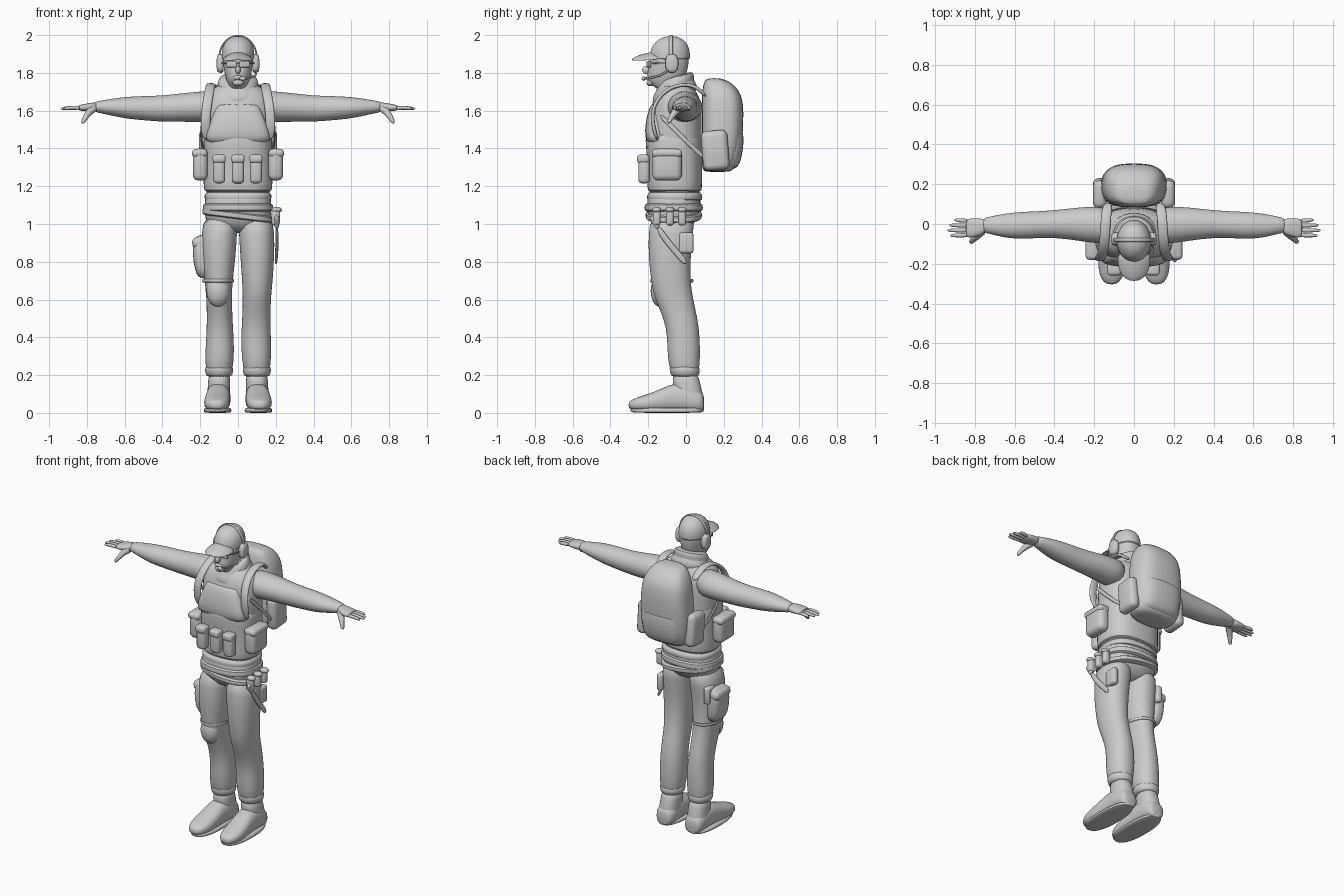
import bpy, bmesh, math
from mathutils import Vector

GREY = bpy.data.materials.new("plain grey")
GREY.diffuse_color = (0.6, 0.6, 0.6, 1)


def finish(name, bm, levels=1, angle=50):
    bmesh.ops.recalc_face_normals(bm, faces=bm.faces)
    me = bpy.data.meshes.new(name)
    bm.to_mesh(me)
    bm.free()
    ob = bpy.data.objects.new(name, me)
    bpy.context.collection.objects.link(ob)
    me.materials.append(GREY)
    if levels:
        ob.modifiers.new("smooth", 'SUBSURF').levels = levels
        ob.modifiers["smooth"].render_levels = levels
    bpy.ops.object.select_all(action='DESELECT')
    ob.select_set(True)
    bpy.context.view_layer.objects.active = ob
    bpy.ops.object.shade_smooth_by_angle(angle=math.radians(angle))
    return ob


def loft(name, axis, secs, power=2.0, n=20, warp=None, levels=1):
    """Rounded rings along an axis: (position, centre a, centre b, radius a, radius b)."""
    bm = bmesh.new()
    rings = []
    for t, a, b, ra, rb in secs:
        ring = []
        for i in range(n):
            w = 2 * math.pi * i / n
            c, s = math.cos(w), math.sin(w)
            p = a + ra * math.copysign(abs(c) ** (2 / power), c)
            q = b + rb * math.copysign(abs(s) ** (2 / power), s)
            co = Vector({'x': (t, p, q), 'y': (p, t, q), 'z': (p, q, t)}[axis])
            ring.append(bm.verts.new(warp(co) if warp else co))
        rings.append(ring)
    for r0, r1 in zip(rings, rings[1:]):
        for i in range(n):
            j = (i + 1) % n
            bm.faces.new((r0[i], r0[j], r1[j], r1[i]))
    bm.faces.new(rings[0])
    bm.faces.new(rings[-1])
    return finish(name, bm, levels)


def box(name, loc, size, rot=(0, 0, 0), bevel=0.02):
    bm = bmesh.new()
    bmesh.ops.create_cube(bm, size=1)
    bmesh.ops.scale(bm, vec=size, verts=bm.verts)
    bmesh.ops.bevel(bm, geom=bm.edges[:], offset=min(bevel, min(size) * 0.45),
                    segments=3, profile=0.5, affect='EDGES')
    ob = finish(name, bm, 0)
    ob.location, ob.rotation_euler = loc, rot
    return ob


def ball(name, loc, radii):
    bm = bmesh.new()
    bmesh.ops.create_uvsphere(bm, u_segments=20, v_segments=12, radius=1)
    bmesh.ops.scale(bm, vec=radii, verts=bm.verts)
    ob = finish(name, bm, 0)
    ob.location = loc
    return ob


def strap(name, pts, width, thick, wdir=(1, 0, 0)):
    """Flat band swept through points."""
    bm = bmesh.new()
    pts = [Vector(p) for p in pts]
    wd = Vector(wdir).normalized()
    rings = []
    for i, p in enumerate(pts):
        tan = pts[min(i + 1, len(pts) - 1)] - pts[max(i - 1, 0)]
        nor = tan.cross(wd).normalized() * thick / 2
        side = wd * width / 2
        rings.append([bm.verts.new(p + a * side + b * nor)
                      for a, b in ((1, 1), (-1, 1), (-1, -1), (1, -1))])
    for r0, r1 in zip(rings, rings[1:]):
        for i in range(4):
            j = (i + 1) % 4
            bm.faces.new((r0[i], r0[j], r1[j], r1[i]))
    bm.faces.new(rings[0])
    bm.faces.new(rings[-1])
    return finish(name, bm, 2)


def tube(name, pts, radii):
    cu = bpy.data.curves.new(name, 'CURVE')
    cu.dimensions, cu.bevel_depth, cu.bevel_resolution, cu.use_fill_caps = '3D', 1, 2, True
    sp = cu.splines.new('POLY')
    sp.points.add(len(pts) - 1)
    for q, p, r in zip(sp.points, pts, radii):
        q.co, q.radius = (*p, 1), r
    ob = bpy.data.objects.new(name, cu)
    bpy.context.collection.objects.link(ob)
    cu.materials.append(GREY)
    bpy.ops.object.select_all(action='DESELECT')
    ob.select_set(True)
    bpy.context.view_layer.objects.active = ob
    bpy.ops.object.convert(target='MESH')
    bpy.ops.object.shade_smooth_by_angle(angle=math.radians(50))


# torso, vest and hips
loft("torso", 'z', [(1.10, 0, -.06, .17, .13), (1.2, 0, -.06, .175, .14), (1.35, 0, -.055, .178, .14),
                    (1.5, 0, -.06, .185, .145), (1.62, 0, -.05, .185, .135), (1.68, 0, -.05, .175, .12),
                    (1.72, 0, -.05, .13, .09), (1.75, 0, -.05, .08, .07)], 2.5)
loft("vest", 'z', [(1.17, 0, -.06, .165, .13), (1.175, 0, -.06, .182, .145), (1.21, 0, -.06, .185, .147),
                   (1.35, 0, -.06, .183, .147), (1.45, 0, -.065, .186, .153), (1.5, 0, -.065, .18, .148)], 2.6)
loft("chest_panel", 'z', [(1.42, 0, -.15, .17, .05), (1.46, 0, -.165, .175, .055), (1.54, 0, -.16, .15, .055),
                          (1.62, 0, -.145, .115, .05), (1.64, 0, -.14, .11, .035)], 3)
loft("hips", 'z', [(.95, 0, -.07, .09, .07), (1.0, 0, -.07, .17, .115), (1.06, 0, -.065, .18, .14),
                   (1.13, 0, -.065, .178, .145), (1.19, 0, -.06, .165, .135)], 2.5)
loft("shirt_hem", 'z', [(1.12, 0, -.06, .16, .13), (1.125, 0, -.06, .178, .148), (1.155, 0, -.06, .182, .15),
                        (1.18, 0, -.06, .165, .13)], 2.5)
loft("belt", 'z', [(1.065, 0, -.065, .175, .14), (1.068, 0, -.065, .19, .158), (1.108, 0, -.065, .188, .156),
                   (1.111, 0, -.065, .172, .14)], 2.5)
loft("slung_belt", 'z', [(1.02, 0, -.065, .17, .14), (1.022, 0, -.065, .193, .15), (1.055, 0, -.065, .193, .153),
                         (1.058, 0, -.065, .17, .14)], 2.5,
     warp=lambda v: Vector((v.x, v.y, v.z + .005 - .12 * v.x)))

# legs and shoes
for s, side in ((-1, "right"), (1, "left")):
    k = .007 if s > 0 else 0
    loft(side + "_trouser_leg", 'z',
         [(.185, s * .1, -.005, .055, .06), (.21, s * .1, -.005, .066, .072), (.28, s * .098, -.012, .079, .088),
          (.4, s * .095, -.012, .073 + k, .086), (.5, s * .097, -.027, .068 + k, .09),
          (.62, s * .1, -.07, .068 + k, .104), (.7, s * .103, -.08, .075 + k, .105),
          (.82, s * .102, -.088, .09, .112), (.95, s * .1, -.08, .096, .12),
          (1.05, s * .09, -.07, .09, .12)], 2.2)
    loft(side + "_trouser_cuff", 'z', [(.19, s * .1, -.005, .06, .065), (.2, s * .1, -.005, .072, .077),
                                       (.235, s * .1, -.007, .078, .083), (.25, s * .1, -.01, .07, .075)])
    loft(side + "_ankle", 'z', [(.03, s * .105, .02, .066, .075), (.1, s * .102, .015, .06, .076),
                                (.16, s * .1, .0, .06, .074), (.22, s * .1, -.003, .056, .066)], 2.3)
    loft(side + "_shoe", 'y',
         [(.097, s * .103, .05, .04, .045), (.08, s * .103, .06, .06, .058), (.02, s * .103, .075, .066, .072),
          (-.06, s * .104, .083, .064, .08), (-.13, s * .108, .066, .068, .062), (-.2, s * .112, .053, .07, .047),
          (-.26, s * .113, .046, .062, .036), (-.295, s * .113, .042, .038, .024),
          (-.304, s * .113, .042, .015, .012)], 2.4)
    loft(side + "_sole", 'z', [(0, s * .108, -.1, .066, .17), (.004, s * .108, -.1, .074, .196),
                               (.02, s * .108, -.1, .074, .2), (.03, s * .108, -.1, .066, .19)], 2.4)
ball("knee_pad", (-.105, -.135, .645), (.062, .052, .085))
strap("knee_strap", [(-.105 + .082 * math.cos(a), -.075 + .112 * math.sin(a), .7)
                     for a in [math.pi * i / 10 for i in range(21)]], .02, .008, (0, 0, 1))

# thigh bag and its flap
loft("thigh_bag", 'z', [(.71, -.175, -.06, .03, .05), (.75, -.185, -.06, .045, .075), (.85, -.195, -.06, .047, .08),
                        (.92, -.195, -.055, .042, .075), (.945, -.18, -.055, .025, .06)], 3)
box("thigh_bag_flap", (-.205, -.055, .90), (.075, .15, .06), bevel=.025)
for s in (-1, 1):
    box("thigh_pocket", (s * .17, .0, .9), (.04, .08, .11), bevel=.015)

# arms and hands
for s, side in ((-1, "right"), (1, "left")):
    loft(side + "_arm", 'x',
         [(s * x, *r) for x, *r in
          [(.1, -.01, 1.625, .085, .085), (.19, -.005, 1.62, .096, .083), (.28, 0, 1.618, .084, .077),
           (.4, 0, 1.61, .07, .07), (.48, -.003, 1.613, .068, .066), (.58, -.008, 1.615, .069, .06),
           (.66, -.008, 1.618, .06, .047), (.73, -.006, 1.62, .042, .033), (.765, -.008, 1.62, .036, .027)]])
    loft(side + "_palm", 'x',
         [(s * x, *r) for x, *r in
          [(.74, -.008, 1.62, .034, .027), (.78, -.017, 1.618, .045, .024), (.82, -.02, 1.616, .05, .018),
           (.85, -.022, 1.615, .045, .013)]], 2.4)
    for i, tip in enumerate((.905, .93, .94, .925)):
        y, yt = .016 - .024 * i, .02 - .026 * i
        loft(side + "_finger", 'x', [(s * .83, y, 1.614, .012, .012), (s * .88, (y + yt) / 2, 1.616, .011, .011),
                                     (s * (tip - .012), yt, 1.612, .009, .009), (s * tip, yt, 1.61, .004, .004)],
             n=10)
    tube(side + "_thumb", [(s * .765, -.035, 1.612), (s * .79, -.06, 1.59), (s * .808, -.078, 1.563),
                           (s * .82, -.09, 1.542), (s * .824, -.093, 1.535)], [.022, .019, .014, .011, .005])

# neck scarf
loft("scarf", 'z', [(1.665, 0, -.06, .1, .09), (1.67, 0, -.06, .13, .118), (1.71, 0, -.06, .13, .12),
                    (1.735, 0, -.06, .105, .1), (1.75, 0, -.055, .11, .1), (1.78, 0, -.05, .098, .09),
                    (1.785, 0, -.05, .07, .06)],
     warp=lambda v: Vector((v.x, v.y, v.z + .3 * (v.y + .05))))

# head and face
loft("head", 'z', [(1.68, 0, -.05, .06, .06), (1.735, 0, -.09, .05, .09), (1.755, 0, -.108, .06, .098),
                   (1.79, 0, -.103, .07, .104), (1.83, 0, -.093, .077, .106), (1.88, 0, -.088, .083, .106),
                   (1.92, 0, -.085, .08, .1)], 2.2)
ball("nose", (0, -.208, 1.815), (.014, .024, .022))
ball("mouth", (0, -.2, 1.775), (.028, .012, .012))
ball("chin", (0, -.188, 1.748), (.03, .022, .018))
for s in (-1, 1):
    box("glasses_lens", (s * .034, -.197, 1.846), (.054, .012, .034), (0, 0, s * .25), .012)
    strap("glasses_arm", [(s * .06, -.188, 1.852), (s * .082, -.14, 1.852), (s * .09, -.07, 1.85)],
          .01, .006, (0, 0, 1))
box("glasses_bridge", (0, -.204, 1.852), (.03, .008, .008), bevel=.003)

# cap
loft("cap", 'z', [(1.868, 0, -.085, .08, .1), (1.872, 0, -.085, .088, .108), (1.91, 0, -.085, .088, .108),
                  (1.95, 0, -.082, .078, .094), (1.978, 0, -.08, .056, .066), (1.992, 0, -.08, .028, .034),
                  (1.994, 0, -.08, .01, .01)])
loft("cap_brim", 'y', [(-.13, 0, 1.905, .083, .01), (-.19, 0, 1.903, .084, .008), (-.235, 0, 1.893, .075, .007),
                       (-.268, 0, 1.88, .055, .006), (-.287, 0, 1.87, .02, .004)],
     warp=lambda v: Vector((v.x, v.y, v.z - 5 * v.x ** 2)))

# headset
for s in (-1, 1):
    loft("ear_cup", 'x', [(s * .075, -.075, 1.85, .03, .042), (s * .082, -.075, 1.85, .036, .052),
                          (s * .105, -.075, 1.85, .035, .05), (s * .114, -.075, 1.85, .024, .038)], 2.5)
strap("headband", [(.1 * math.cos(a), -.08, 1.88 + .118 * math.sin(a))
                   for a in [math.pi * i / 12 for i in range(13)]], .022, .01, (0, 1, 0))
tube("microphone_boom", [(.1, -.09, 1.815), (.092, -.14, 1.785), (.065, -.195, 1.772), (.03, -.222, 1.77)],
     [.005] * 4)
ball("microphone", (.025, -.224, 1.77), (.018, .011, .011))

# backpack
loft("backpack", 'z', [(1.275, 0, .165, .11, .06), (1.285, 0, .17, .145, .085), (1.34, 0, .182, .165, .1),
                       (1.45, 0, .192, .17, .11), (1.6, 0, .195, .16, .112), (1.68, 0, .19, .148, .108),
                       (1.735, 0, .175, .12, .085), (1.765, 0, .155, .09, .055), (1.772, 0, .15, .05, .025)], 2.8)
loft("backpack_front_pocket", 'z', [(1.29, 0, .2, .11, .06), (1.31, 0, .2, .14, .085), (1.4, 0, .21, .148, .096),
                                    (1.49, 0, .21, .145, .097), (1.5, 0, .2, .13, .085)], 3)
for s in (-1, 1):
    box("backpack_side_pouch", (s * .172, .155, 1.39), (.07, .14, .21), (.08, 0, 0), .03)
    strap("shoulder_strap", [(s * .165, -.15, 1.44), (s * .175, -.18, 1.53), (s * .165, -.175, 1.63),
                             (s * .15, -.11, 1.71), (s * .145, -.03, 1.74), (s * .14, .05, 1.735),
                             (s * .13, .11, 1.67)], .055, .022)
    strap("lower_strap", [(s * .18, -.14, 1.58), (s * .196, -.07, 1.51), (s * .195, .02, 1.42),
                          (s * .165, .12, 1.33)], .025, .012, (0, .7, .7))

# pouches on the vest
for x in (-.1, 0, .095):
    box("magazine_pouch", (x, -.222, 1.29), (.064, .06, .15), bevel=.02)
    box("magazine_flap", (x, -.226, 1.345), (.07, .065, .045), bevel=.015)
for s in (-1, 1):
    box("side_pouch", (s * .2, -.1, 1.315), (.078, .155, .17), bevel=.03)
    box("side_pouch_lid", (s * .203, -.1, 1.375), (.082, .16, .045), bevel=.02)

# belt tools and knife on the left hip
for y in (-.155, -.085, -.02):
    box("belt_tool", (.2, y, 1.035), (.045, .04, .085), bevel=.015)
    ball("belt_tool_cap", (.205, y, 1.075), (.028, .024, .016))
strap("knife_sheath", [(.205, -.15, .985), (.207, -.11, .92), (.205, -.05, .85), (.2, .005, .785)],
      .035, .018, (0, .75, .66))
box("knife_handle", (.205, -.165, 1.01), (.022, .028, .07), (.5, 0, 0), .009)
